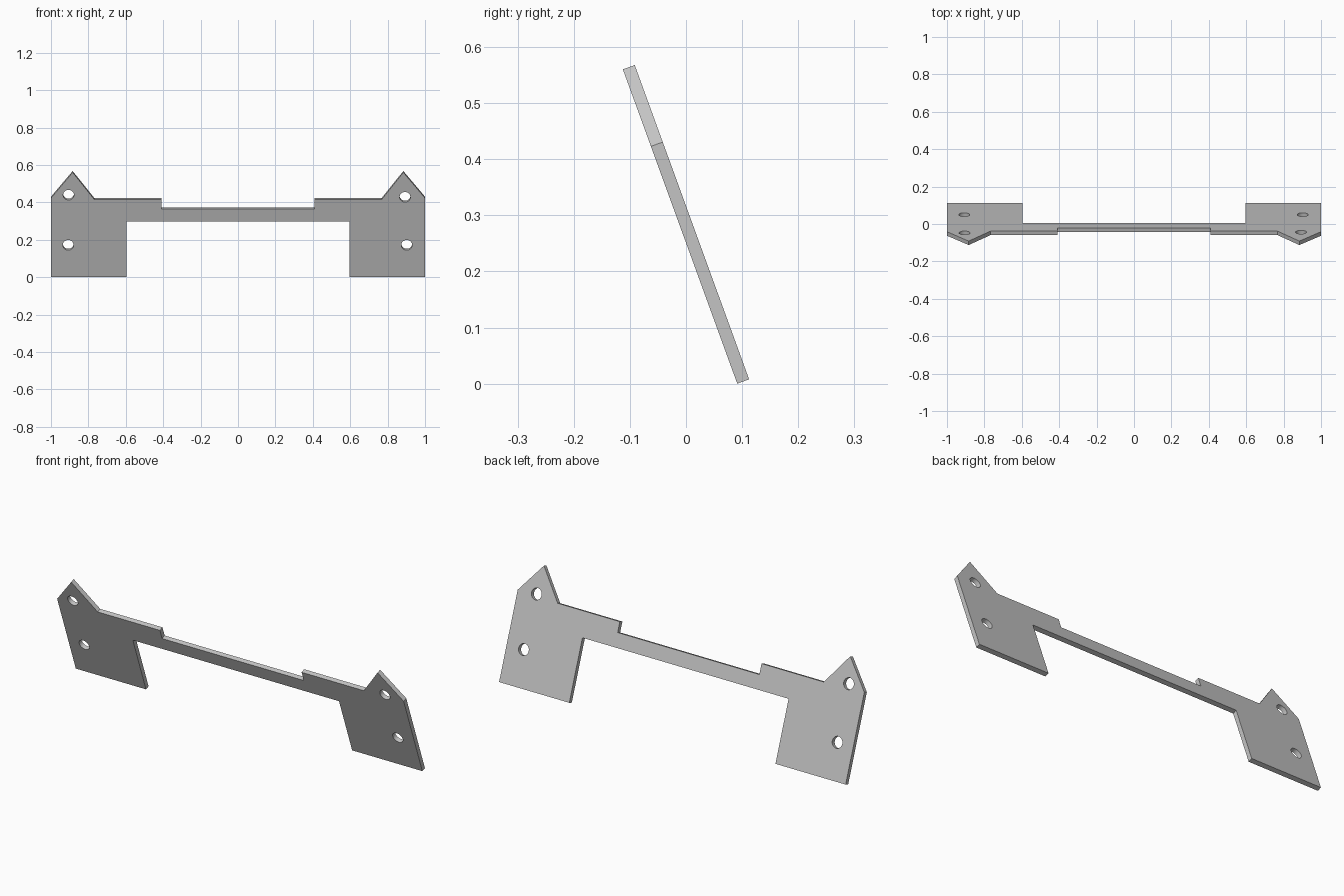
import bpy
import bmesh
from math import cos, sin, pi, radians

cube = bpy.data.objects.get("Cube")
if cube:
    bpy.data.objects.remove(cube, do_unlink=True)

THICKNESS = 0.0225
LEAN = radians(20)
HEIGHT = 0.596
HOLE_RADIUS = 0.029

# Plain grey for the whole plate
grey = bpy.data.materials.new("plain_grey")
grey.use_nodes = True
colour = (0.55, 0.55, 0.55, 1)
grey.diffuse_color = colour
grey.node_tree.nodes["Principled BSDF"].inputs["Base Color"].default_value = colour


def add_loop(curve, points):
    spline = curve.splines.new("POLY")
    spline.points.add(len(points) - 1)
    for p, (x, y) in zip(spline.points, points):
        p.co = (x, y, 0, 1)
    spline.use_cyclic_u = True


def circle(cx, cy, r, n=32):
    return [(cx + r * cos(2 * pi * i / n), cy + r * sin(2 * pi * i / n))
            for i in range(n)]


# Half outline: crossbar underside, leg, pointed ear, shoulder, shallow notch
half = [(0.595, 0.317), (0.595, 0), (1, 0), (1, 0.45), (0.884, HEIGHT),
        (0.768, 0.442), (0.409, 0.442), (0.409, 0.389)]
outline = half + [(-x, y) for x, y in reversed(half)]

profile = bpy.data.curves.new("bracket_plate", "CURVE")
profile.dimensions = "2D"
profile.fill_mode = "BOTH"
profile.extrude = THICKNESS / 2
add_loop(profile, outline)

# Screw holes
for x, y in [(-0.906, 0.468), (-0.908, 0.183), (0.893, 0.456), (0.902, 0.183)]:
    add_loop(profile, circle(x, y, HOLE_RADIUS))

plate = bpy.data.objects.new("bracket_plate", profile)
bpy.context.collection.objects.link(plate)
bpy.ops.object.select_all(action="DESELECT")
plate.select_set(True)
bpy.context.view_layer.objects.active = plate
bpy.ops.object.convert(target="MESH")
plate = bpy.context.view_layer.objects.active

# Weld the caps to the rims
bm = bmesh.new()
bm.from_mesh(plate.data)
bmesh.ops.remove_doubles(bm, verts=bm.verts, dist=0.0001)
bmesh.ops.recalc_face_normals(bm, faces=bm.faces)
bm.to_mesh(plate.data)
bm.free()
plate.data.materials.clear()
plate.data.materials.append(grey)
bpy.ops.object.shade_smooth_by_angle(angle=radians(30))

# Stand the plate up, leaning forward
plate.rotation_euler = (pi / 2 + LEAN, 0, 0)
plate.location = (0, HEIGHT / 2 * sin(LEAN), THICKNESS / 2 * sin(LEAN))
